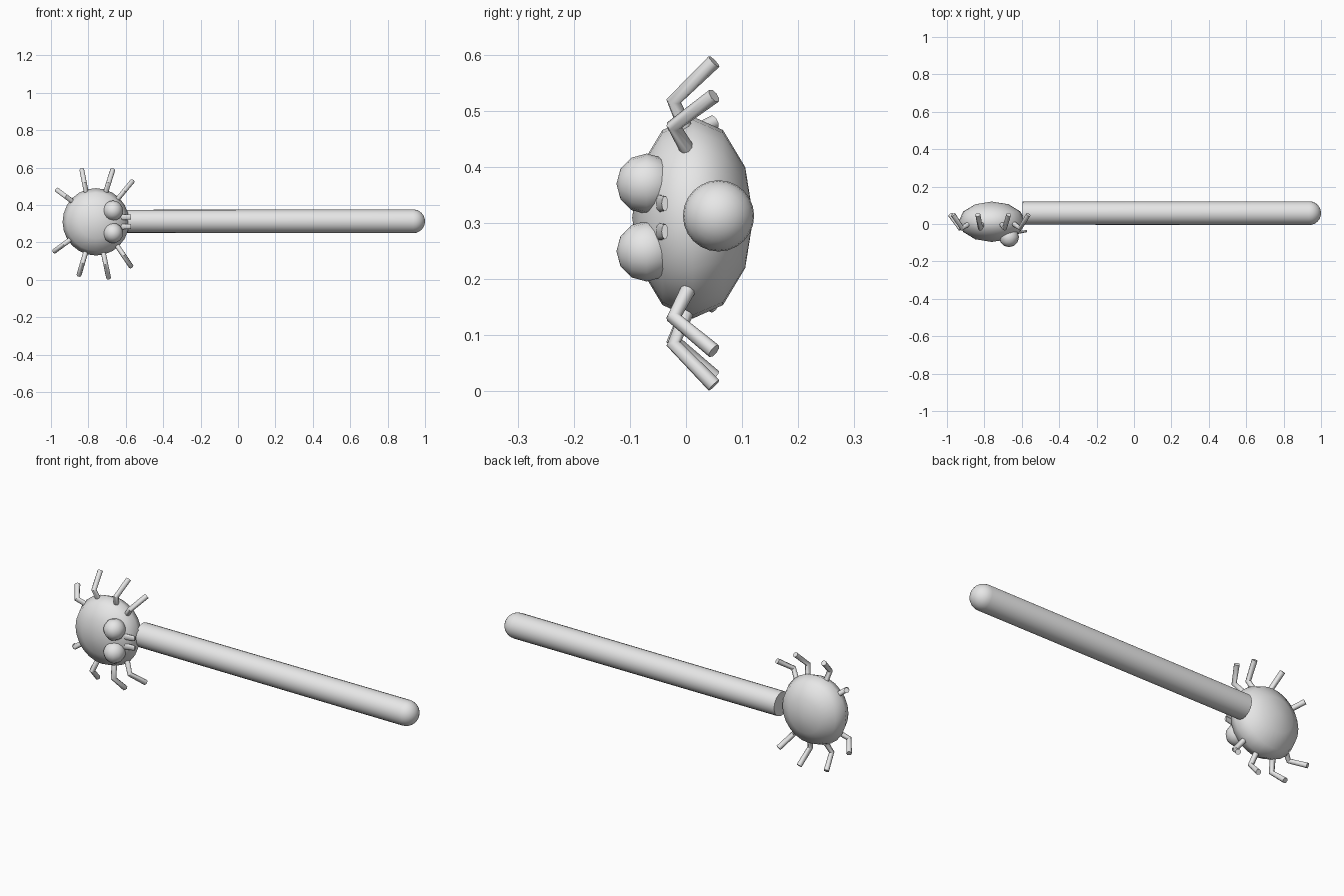
import bpy
import bmesh
import math
from mathutils import Matrix, Vector

cube = bpy.data.objects.get("Cube")
if cube:
    bpy.data.objects.remove(cube, do_unlink=True)

# Single plain grey
grey = bpy.data.materials.new("light_grey")
grey.use_nodes = True
colour = (0.8, 0.8, 0.8, 1)
grey.diffuse_color = colour
grey.node_tree.nodes["Principled BSDF"].inputs["Base Color"].default_value = colour


def finish(obj, angle=60):
    obj.data.materials.append(grey)
    bpy.ops.object.select_all(action="DESELECT")
    obj.select_set(True)
    bpy.context.view_layer.objects.active = obj
    if obj.type == "CURVE":
        bpy.ops.object.convert(target="MESH")
    bpy.ops.object.shade_smooth_by_angle(angle=math.radians(angle))


def mesh_object(name, bm):
    bmesh.ops.recalc_face_normals(bm, faces=bm.faces)
    mesh = bpy.data.meshes.new(name)
    bm.to_mesh(mesh)
    bm.free()
    obj = bpy.data.objects.new(name, mesh)
    bpy.context.collection.objects.link(obj)
    finish(obj)


def ellipsoid(name, centre, size, segments, rings):
    """Sphere with its poles along y, stretched to the given half sizes."""
    bm = bmesh.new()
    bmesh.ops.create_uvsphere(bm, u_segments=segments, v_segments=rings, radius=1)
    bm.transform(Matrix.Translation(centre) @ Matrix.Diagonal((*size, 1))
                 @ Matrix.Rotation(math.pi / 2, 4, "X"))
    mesh_object(name, bm)


def lathe_x(name, centre, profile, steps):
    """Revolve (x, radius) points around a line parallel to x."""
    bm = bmesh.new()
    verts = [bm.verts.new((x, 0, r)) for x, r in profile]
    edges = [bm.edges.new(pair) for pair in zip(verts, verts[1:])]
    bmesh.ops.spin(bm, geom=verts + edges, cent=(0, 0, 0), axis=(1, 0, 0),
                   angle=math.tau, steps=steps)
    bmesh.ops.remove_doubles(bm, verts=bm.verts, dist=0.0001)
    bm.transform(Matrix.Translation(centre))
    mesh_object(name, bm)


def tube(name, points, radius):
    curve = bpy.data.curves.new(name, "CURVE")
    curve.dimensions = "3D"
    curve.bevel_depth = radius
    curve.bevel_resolution = 2
    curve.use_fill_caps = True
    spline = curve.splines.new("POLY")
    spline.points.add(len(points) - 1)
    for p, co in zip(spline.points, points):
        p.co = (*co, 1)
    obj = bpy.data.objects.new(name, curve)
    bpy.context.collection.objects.link(obj)
    finish(obj, 50)


# Round body, flattened front to back
MID_Z = 0.31
ellipsoid("body", (-0.76, 0.012, MID_Z), (0.178, 0.108, 0.18), 24, 6)

# Long handle with a flat inner end and a domed outer end
R = 0.0635
dome = [(0.9365 + R * math.sin(a), R * math.cos(a))
        for a in (math.radians(15 * i) for i in range(7))]
lathe_x("handle", (0, 0.058, 0.313), [(-0.595, 0), (-0.595, 0.0615)] + dome, 24)

# Bulging eyes and small fangs, one of each above and below the middle
for label, side in (("upper", 1), ("lower", -1)):
    ellipsoid(label + "_eye", (-0.668, -0.07, MID_Z + side * 0.06),
              (0.053, 0.054, 0.054), 16, 6)
    fang_z = MID_Z + side * 0.025
    bm = bmesh.new()
    bmesh.ops.create_cone(bm, cap_ends=True, segments=10, radius1=1, radius2=0.85, depth=1)
    bm.transform(Matrix.Translation((-0.598, -0.042, fang_z))
                 @ Matrix.Rotation(math.radians(10), 4, "Z")
                 @ Matrix.Diagonal((0.052, 0.007, 0.016, 1))
                 @ Matrix.Rotation(math.pi / 2, 4, "Y"))
    mesh_object(label + "_fang", bm)

# Bent legs: root and tip as (x, z); knees swing forward, tips swing back
legs = {
    "upper_leg_1": ((-0.88, 0.415), (-0.967, 0.48)),
    "upper_leg_2": ((-0.81, 0.46), (-0.835, 0.588)),
    "upper_leg_3": ((-0.71, 0.46), (-0.67, 0.588)),
    "upper_leg_4": ((-0.645, 0.43), (-0.565, 0.527)),
    "lower_leg_1": ((-0.89, 0.22), (-0.982, 0.153)),
    "lower_leg_2": ((-0.815, 0.145), (-0.85, 0.026)),
    "lower_leg_3": ((-0.72, 0.145), (-0.692, 0.011)),
    "lower_leg_4": ((-0.645, 0.18), (-0.572, 0.072)),
}
for name, (root, tip) in legs.items():
    knee = Vector(root).lerp(Vector(tip), 0.45)
    tube(name, [(root[0], 0.003, root[1]), (knee.x, -0.022, knee.y),
                (tip[0], 0.05, tip[1])], 0.0135)
